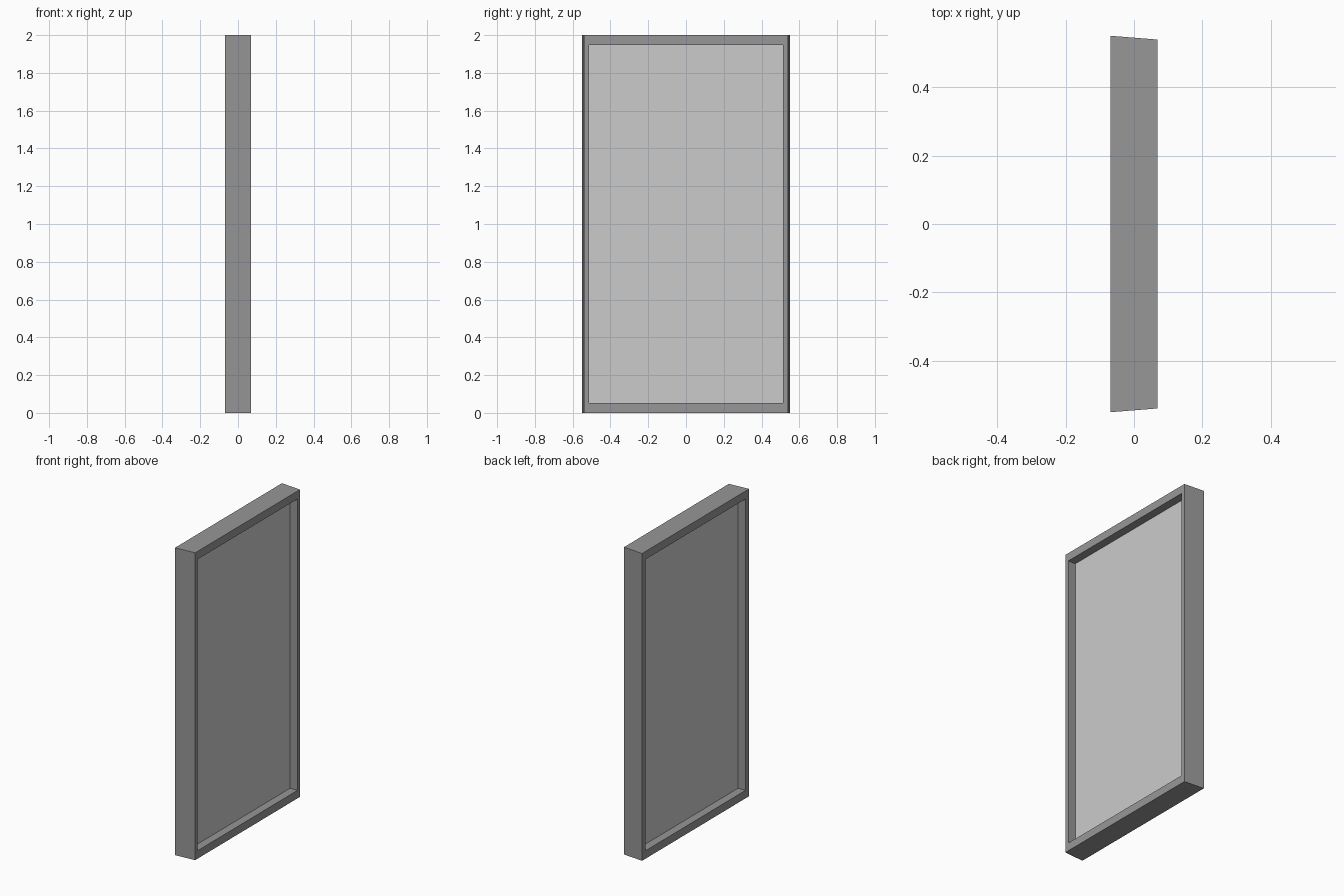
import bpy

if "Cube" in bpy.data.objects:
    bpy.data.objects.remove(bpy.data.objects["Cube"])

H = 2.0                 # overall height
XF = 0.069              # half thickness of the frame
RAIL = 0.052            # height of top and bottom rails
INNER = 0.513           # half width of the opening


def material(name, value):
    m = bpy.data.materials.new(name)
    m.diffuse_color = (value, value, value, 1)
    m.use_nodes = True
    m.node_tree.nodes["Principled BSDF"].inputs["Base Color"].default_value = m.diffuse_color
    return m


def make(name, verts, faces, mat=None):
    me = bpy.data.meshes.new(name)
    me.from_pydata(verts, [], faces)
    me.update()
    ob = bpy.data.objects.new(name, me)
    bpy.context.collection.objects.link(ob)
    if mat:
        me.materials.append(mat)
    return ob


def loop(x, half, z0, z1):
    return [(x, -half, z0), (x, half, z0), (x, half, z1), (x, -half, z1)]


# frame: closed ring, outer sides taper slightly toward +x
rings = [loop(-XF, 0.55, 0, H), loop(XF, 0.539, 0, H),
         loop(XF, INNER, RAIL, H - RAIL), loop(-XF, INNER, RAIL, H - RAIL)]
verts = [v for r in rings for v in r]
faces = []
for r in range(4):
    n = (r + 1) % 4
    for i in range(4):
        j = (i + 1) % 4
        faces.append((r * 4 + i, r * 4 + j, n * 4 + j, n * 4 + i)[::-1])
make("frame", verts, [f[::-1] for f in faces], material("frame_grey", 0.31))

# recessed panel, set back from both faces
px = 0.016
pv = loop(-px, INNER, RAIL, H - RAIL) + loop(px, INNER, RAIL, H - RAIL)
pf = [(3, 2, 1, 0), (4, 5, 6, 7)]
pf += [(i, (i + 1) % 4, (i + 1) % 4 + 4, i + 4) for i in range(4)]
make("panel", pv, pf)
